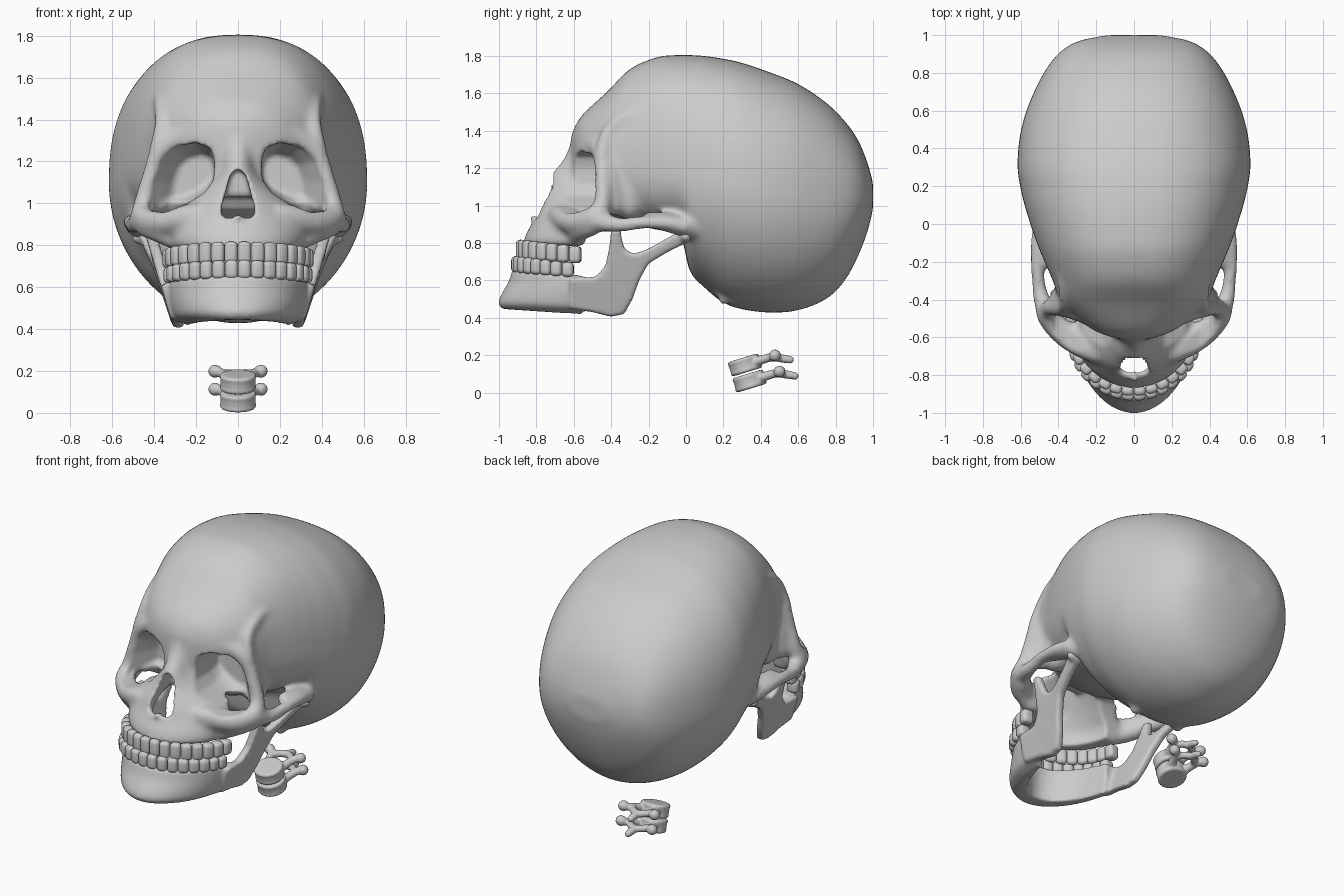
import bpy, bmesh, math
from mathutils import Matrix, Vector

if "Cube" in bpy.data.objects:
    bpy.data.objects.remove(bpy.data.objects["Cube"])


def spline(rows, n):
    """Catmull-Rom through rows of any width, n steps per span."""
    out = []
    p = [rows[0]] + list(rows) + [rows[-1]]
    for i in range(1, len(p) - 2):
        for k in range(n):
            t = k / n
            out.append([.5 * (2*b + (c-a)*t + (2*a-5*b+4*c-d)*t*t + (3*b-a-3*c+d)*t**3)
                        for a, b, c, d in zip(p[i-1], p[i], p[i+1], p[i+2])])
    return out + [list(rows[-1])]


def loft(bm, rings):
    vs = [[bm.verts.new(p) for p in r] for r in rings]
    n = len(vs[0])
    for a, b in zip(vs, vs[1:]):
        for i in range(n):
            bm.faces.new((a[i], a[(i+1) % n], b[(i+1) % n], b[i]))
    bm.faces.new(vs[0][::-1])
    bm.faces.new(vs[-1])


def chain(bm, pts, n=8, sides=(1, -1)):
    """Rounded bar of varying radius along points (x, y, z, r), mirrored."""
    for s in sides:
        for x, y, z, r in spline(pts, n):
            bmesh.ops.create_icosphere(bm, subdivisions=2, radius=r,
                                       matrix=Matrix.Translation((s*x, y, z)))


def u_ring(z, w, front, back, drop=0.0):
    ring = []
    for i in range(33):
        a = math.pi * (i/32 - .5)
        ring.append((w*math.sin(a), back + (front-back)*math.cos(a), z - drop*(1-math.cos(a))))
    return ring


def u_loft(bm, rows, drop=0.0):
    loft(bm, [u_ring(*r, drop) for r in spline(rows, 4)])


def finish(bm, name):
    bmesh.ops.recalc_face_normals(bm, faces=bm.faces[:])
    me = bpy.data.meshes.new(name)
    bm.to_mesh(me)
    bm.free()
    for f in me.polygons:
        f.use_smooth = True
    ob = bpy.data.objects.new(name, me)
    bpy.context.collection.objects.link(ob)
    return ob


def remesh(ob, voxel, smooth):
    m = ob.modifiers.new("Fuse", 'REMESH')
    m.mode, m.voxel_size, m.use_smooth_shade = 'VOXEL', voxel, True
    if smooth:
        s = ob.modifiers.new("Soften", 'SMOOTH')
        s.factor, s.iterations = .5, smooth


def cut(ob, cutter):
    cutter.hide_render = True
    cutter.display_type = 'WIRE'
    m = ob.modifiers.new("Cut", 'BOOLEAN')
    m.operation, m.solver, m.object = 'DIFFERENCE', 'EXACT', cutter


# cranium: sections along y (y, top, widest z, bottom, half width)
bm = bmesh.new()
stations = [(-.615, 1.37, 1.31, 1.25, .05), (-.595, 1.42, 1.3, 1.14, .13),
            (-.55, 1.49, 1.28, 1.04, .235), (-.42, 1.61, 1.27, .95, .38),
            (-.3, 1.73, 1.24, .90, .43), (-.15, 1.795, 1.21, .87, .495),
            (-.03, 1.805, 1.18, .83, .54), (.02, 1.805, 1.17, .65, .555),
            (.1, 1.80, 1.15, .56, .58), (.2, 1.785, 1.12, .48, .603),
            (.3, 1.763, 1.10, .445, .617), (.45, 1.712, 1.07, .427, .607),
            (.6, 1.65, 1.05, .44, .57), (.75, 1.55, 1.03, .50, .505),
            (.85, 1.45, 1.03, .60, .445), (.92, 1.35, 1.04, .73, .38),
            (.97, 1.23, 1.05, .86, .29), (1.0, 1.12, 1.05, .98, .14)]
rings = []
for y, top, mid, bot, hw in spline(stations, 4):
    low = 1.95 + .6*min(1, max(0, (.15-y)/.3))
    ring = []
    for i in range(64):
        a = 2*math.pi*i/64
        c, s = math.cos(a), math.sin(a)
        e, h = (2/2.4, top-mid) if s > 0 else (2/low, mid-bot)
        ring.append((hw*math.copysign(abs(c)**e, c), y, mid + h*math.copysign(abs(s)**e, s)))
    rings.append(ring)
loft(bm, rings)

# maxilla and nasal bridge (z, half width, front y, back y)
u_loft(bm, [(.785, .325, -.875, -.54), (.85, .33, -.855, -.53), (.92, .315, -.815, -.51),
            (1.0, .27, -.785, -.46), (1.08, .18, -.745, -.43), (1.16, .105, -.725, -.42),
            (1.25, .10, -.655, -.42), (1.34, .11, -.615, -.42)])
# brow ridge, side of orbit, cheekbone
chain(bm, [(0, -.57, 1.33, .05), (.12, -.55, 1.335, .05), (.2, -.51, 1.335, .05),
           (.29, -.47, 1.31, .05), (.375, -.45, 1.24, .047), (.42, -.445, 1.12, .045),
           (.45, -.45, 1.0, .05), (.45, -.50, .935, .06), (.37, -.58, .91, .07),
           (.27, -.65, .93, .065), (.2, -.69, .95, .05)])
# outer wall behind the orbit
chain(bm, [(.375, -.41, 1.24, .045), (.385, -.395, 1.12, .055), (.39, -.385, 1.0, .055)])
chain(bm, [(.33, -.32, 1.2, .07), (.335, -.31, 1.1, .085), (.335, -.31, 1.0, .08)])
# zygomatic arch and its root on the cranium
chain(bm, [(.46, -.48, .92, .06), (.498, -.36, .897, .043), (.512, -.22, .91, .038),
           (.51, -.1, .905, .04), (.495, .0, .89, .045)])
chain(bm, [(.46, -.2, .93, .04), (.47, -.1, .91, .055), (.46, .02, .88, .06)])
# cheek buttress down to the teeth
chain(bm, [(.44, -.5, .89, .055), (.38, -.56, .865, .055), (.30, -.59, .82, .045)])
# temporal line, skull base bump, nasal spine
chain(bm, [(.385, -.45, 1.26, .042), (.365, -.42, 1.39, .035), (.375, -.32, 1.48, .03),
           (.39, -.2, 1.51, .025)])
chain(bm, [(.16, .22, .54, .05), (.16, .2, .49, .03)])
chain(bm, [(0, -.77, .925, .03), (0, -.835, .945, .018)], sides=(1,))
skull = finish(bm, "skull")

# openings: eye sockets, nose, hollow behind the teeth
bm = bmesh.new()
eye = [(.112, 1.2), (.13, 1.265), (.2, 1.29), (.3, 1.27), (.37, 1.21), (.41, 1.1),
       (.43, .965), (.35, .955), (.25, .995), (.16, 1.05), (.117, 1.11)]
for s in (1, -1):
    loft(bm, [[(s*(cx + (x-.27)*k), y, cz + (z-1.12)*k) for x, z in eye]
              for y, k, cx, cz in [(-1.05, 1, .27, 1.12), (-.48, 1, .27, 1.12),
                                   (-.42, .82, .24, 1.12), (-.36, .62, .215, 1.13)]])
half = [(.035, 1.14), (.06, 1.05), (.082, .97), (.075, .935), (.03, .93)]
nose = [(0, 1.168)] + half + [(0, .95)] + [(-x, z) for x, z in half[::-1]]
loft(bm, [[(x, y, z) for x, z in nose] for y in (-1.05, -.6)])
u_loft(bm, [(.6, .25, -.81, -.4), (.82, .25, -.81, -.42), (.92, .18, -.785, -.44),
            (1.03, .08, -.69, -.5)])
holes = finish(bm, "skull_openings_cutter")
remesh(holes, .01, 2)
remesh(skull, .014, 12)
cut(skull, holes)
remesh(skull, .012, 4)

# lower jaw: chin body
bm = bmesh.new()
u_loft(bm, [(.448, .25, -.985, -.55), (.48, .305, -1.003, -.55), (.53, .325, -.985, -.55),
            (.59, .335, -.95, -.55), (.655, .335, -.93, -.55)], drop=.03)
# lower jaw: rear branch, from its side outline
side = [(-.62, .45), (-.5, .43), (-.4, .405), (-.33, .42), (-.285, .5), (-.25, .6), (-.2, .69),
        (-.1, .75), (0, .80), (.015, .85), (-.04, .86), (-.12, .815), (-.2, .77), (-.28, .74),
        (-.33, .77), (-.345, .83), (-.35, .875), (-.4, .87), (-.41, .78), (-.43, .68),
        (-.48, .62), (-.62, .61)]
for s in (1, -1):
    loft(bm, [[(s*(.31 + max(0, z-.5)*.3 + max(0, y+.35)*.1 + min(0, z-.5)*.3 + o), y, z)
               for y, z in side] for o in (-.027, .027)])
chain(bm, [(.43, 0, .83, .035), (.48, 0, .835, .03)], n=3)
bmesh.ops.triangulate(bm, faces=[f for f in bm.faces if len(f.verts) > 4])
jaw = finish(bm, "lower_jaw")
bm = bmesh.new()
u_loft(bm, [(.35, .235, -.89, -.36), (.5, .26, -.885, -.36), (.75, .27, -.85, -.36)])
inner = finish(bm, "jaw_hollow_cutter")
remesh(jaw, .01, 6)
cut(jaw, inner)
remesh(jaw, .01, 6)


def teeth(name, w, front, back, z, h, count=16):
    bm = bmesh.new()
    d = back - front
    arc = [(w*math.sin(a), back - d*math.cos(a), a)
           for a in [math.pi*(i/400 - .5) for i in range(401)]]
    run = [0]
    for p, q in zip(arc, arc[1:]):
        run.append(run[-1] + math.dist(p[:2], q[:2]))
    for i in range(count):
        goal = run[-1]*(i+.5)/count
        x, y, a = arc[min(range(401), key=lambda k: abs(run[k]-goal))]
        turn = math.atan2(d*math.sin(a), w*math.cos(a))
        bulk = 1 - math.cos(a)
        bmesh.ops.create_cube(bm, size=1, matrix=Matrix.Translation((x, y, z - .03*bulk))
                              @ Matrix.Rotation(turn, 4, 'Z')
                              @ Matrix.Diagonal((run[-1]/count, .05 + .025*bulk,
                                                 h*(1 - .15*bulk), 1)))
    bmesh.ops.bevel(bm, geom=bm.edges[:], offset=.022, segments=4, profile=.5, affect='EDGES')
    finish(bm, name)


teeth("upper_teeth", .325, -.885, -.56, .765, .105)
teeth("lower_teeth", .32, -.91, -.60, .685, .09)


# neck vertebrae: disc body, side processes with knobs, arch, spine
def vertebra(name, y, z):
    bm = bmesh.new()
    loft(bm, [[(r*math.cos(a), r*math.sin(a), h) for a in [2*math.pi*i/32 for i in range(32)]]
              for h, r in [(-.04, .08), (-.03, .088), (-.015, .084), (.015, .084),
                           (.03, .088), (.04, .08)]])
    chain(bm, [(.05, .06, 0, .027), (.07, .12, 0, .024), (.09, .16, 0, .024),
               (.11, .168, .002, .033)])
    chain(bm, [(.07, .13, 0, .023), (.035, .17, -.01, .022), (0, .19, -.02, .023),
               (0, .24, -.045, .021)])
    bm.transform(Matrix.Translation((0, y, z)) @ Matrix.Rotation(math.radians(17), 4, 'X'))
    remesh(finish(bm, name), .007, 3)


vertebra("upper_vertebra", .315, .148)
vertebra("lower_vertebra", .34, .062)
